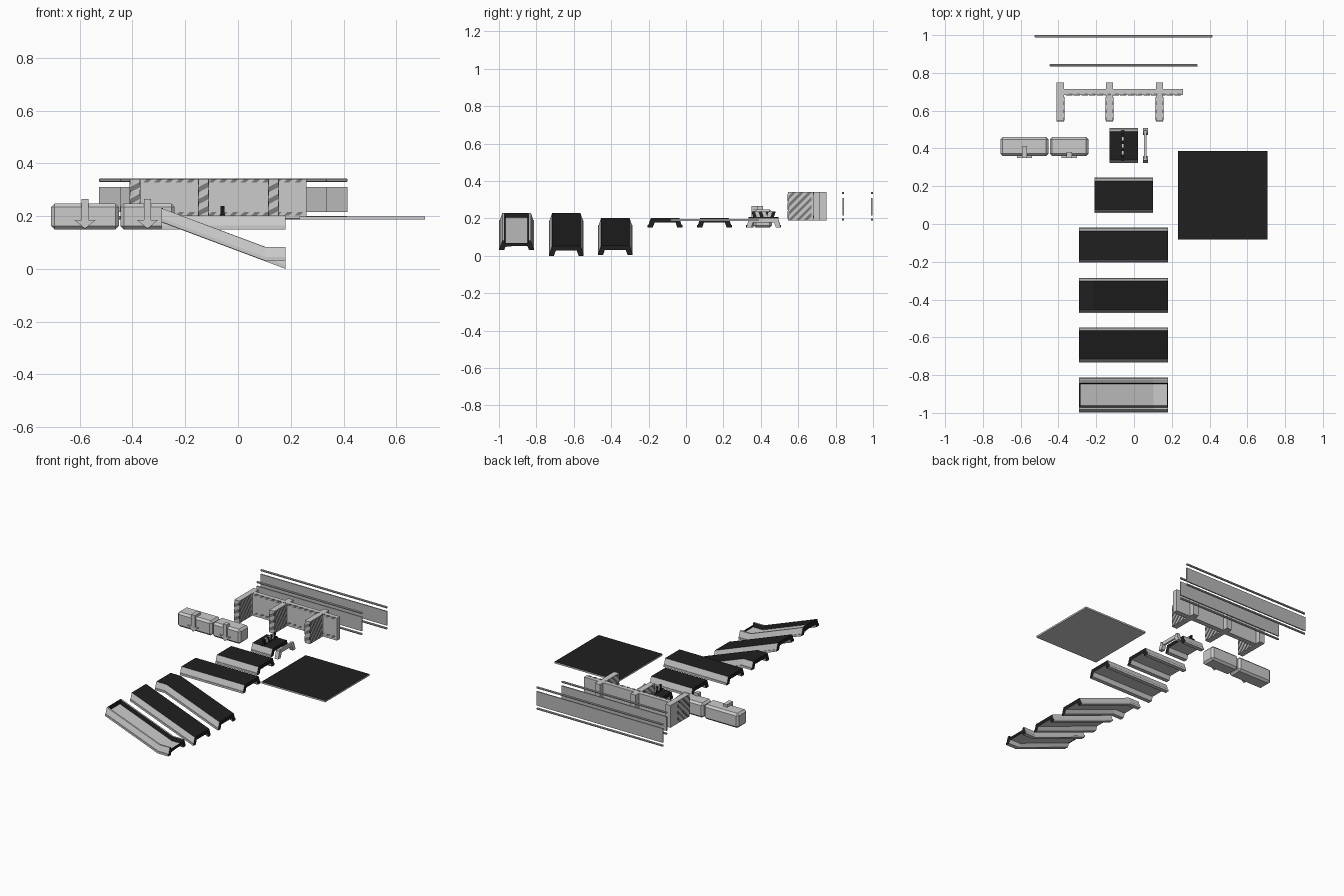
import bpy, bmesh

if "Cube" in bpy.data.objects:
    bpy.data.objects.remove(bpy.data.objects["Cube"])

def material(name, v):
    m = bpy.data.materials.new(name)
    m.diffuse_color = (v, v, v, 1)
    m.use_nodes = True
    m.node_tree.nodes["Principled BSDF"].inputs["Base Color"].default_value = m.diffuse_color
    return m

LIGHT = material("light grey", 0.6)
MID = material("panel grey", 0.48)
STRIPE = material("stripe grey", 0.2)
BLACK = material("belt black", 0.014)

def finish(bm, name, mats):
    bmesh.ops.recalc_face_normals(bm, faces=bm.faces[:])
    me = bpy.data.meshes.new(name)
    bm.to_mesh(me)
    bm.free()
    for m in mats:
        me.materials.append(m)
    ob = bpy.data.objects.new(name, me)
    bpy.context.collection.objects.link(ob)
    return ob

def prism(name, pts, axis, a, b, mat):
    """Extrude a 2D outline along x (pts are y,z) or y (pts are x,z)."""
    bm = bmesh.new()
    def at(p, d):
        return (d, p[0], p[1]) if axis == 'x' else (p[0], d, p[1])
    lo = [bm.verts.new(at(p, a)) for p in pts]
    hi = [bm.verts.new(at(p, b)) for p in pts]
    bm.faces.new(lo)
    bm.faces.new(hi)
    n = len(pts)
    for i in range(n):
        j = (i + 1) % n
        bm.faces.new((lo[i], lo[j], hi[j], hi[i]))
    return finish(bm, name, [mat])

def box(name, x, y, z, mat, bevel=0):
    pts = [(x[0], z[0]), (x[1], z[0]), (x[1], z[1]), (x[0], z[1])]
    ob = prism(name, pts, 'y', y[0], y[1], mat)
    if bevel:
        mod = ob.modifiers.new("chamfer", 'BEVEL')
        mod.width = bevel
        mod.segments = 1
    return ob

def sweep(name, path, y0, section, black, caps=1):
    """Sweep a closed cross-section along an x,z path; chosen sides are black."""
    bm = bmesh.new()
    rings = [[bm.verts.new((x, y0 + p[0], z + p[1])) for p in section] for x, z in path]
    faces = {}
    n = len(section)
    for r, s in zip(rings, rings[1:]):
        for i in range(n):
            j = (i + 1) % n
            f = bm.faces.new((r[i], r[j], s[j], s[i]))
            f.material_index = 1 if i in black else 0
    for r in (rings[0], rings[-1]):
        bm.faces.new(r).material_index = caps
    return finish(bm, name, [LIGHT, BLACK])

# Belt cross-section: black top, sloping sides, feet and hollow underside
half = [(.076, 0), (.089, -.038), (.093, -.038), (.093, -.052), (.066, -.052), (.056, -.024)]
SECTION = [(-y, z) for y, z in half[::-1]] + half
TOP = len(half) - 1
# Open tray: same frame with a recessed light floor
tray_half = [(.059, -.027), (.065, 0)] + half
TRAY = [(-y, z) for y, z in tray_half[::-1]] + tray_half
T = len(tray_half)

# Straight belts
sweep("short_belt", [(-.13, .202), (.02, .202)], .415, SECTION, {TOP})
sweep("medium_belt", [(-.21, .202), (.1, .202)], .152, SECTION, {TOP})
sweep("long_belt", [(-.29, .202), (.18, .202)], -.112, SECTION, {TOP})

# Sloping belts
sweep("upper_ramp_belt", [(-.29, .202), (-.215, .202), (.18, .055)], -.378, SECTION, {TOP})
sweep("straight_ramp_belt", [(-.29, .228), (.18, .052)], -.64, SECTION, {TOP})
sweep("lower_ramp_tray", [(-.29, .23), (.102, .083), (.18, .083)], -.906, TRAY,
      {T - 2, T})
# Closing plates at both ends of the tray
for name, x, z in (("tray_upper_end", -.29, .23), ("tray_lower_end", .174, .083)):
    prism(name, [(-.968, z - .03), (-.844, z - .03), (-.841, z - (.0 if x < 0 else .015)),
                 (-.971, z - (.0 if x < 0 else .015))], 'x', x, x + .006, BLACK)

# Striped gate standing across the short belt
n = 7
w = .13 / n
for i in range(n):
    y = .35 + i * w
    s = .012 if y + w / 2 > .415 else -.012
    prism("gate_stripe", [(y - s, .2), (y + w - s, .2), (y + w, .238), (y, .238)],
          'x', -.066, -.052, BLACK if i % 2 == 0 else LIGHT)
box("gate_base", (-.068, -.05), (.335, .495), (.2, .207), BLACK)

# End frame for a belt
box("end_frame_bar", (.054, .066), (.335, .495), (.178, .202), LIGHT)
for s in (-1, 1):
    prism("end_frame_foot", [(.415 + s * y, z) for y, z in
          ((.07, .202), (.076, .202), (.093, .15), (.066, .15), (.056, .178))],
          'x', .047, .073, LIGHT)

# Square floor plate, black on top
plate = box("floor_plate", (.233, .708), (-.083, .387), (.187, .198), LIGHT)
plate.data.materials.append(BLACK)
for p in plate.data.polygons:
    if p.normal.z > .5:
        p.material_index = 1

# Two chamfered boxes with down arrows folded over the top
for x0, x1, cx, back in ((-.708, -.452, -.58, .412), (-.446, -.24, -.343, .382)):
    box("chamfered_box", (x0, x1), (.36, .46), (.15, .248), LIGHT, .013)
    arrow = [(0, .152), (.04, .185), (.014, .185), (.014, .265),
             (-.014, .265), (-.014, .185), (-.04, .185)]
    prism("down_arrow", [(cx + a, z) for a, z in arrow], 'y', .35, .361, LIGHT)
    box("arrow_tail", (cx - .014, cx + .014), (.35, back), (.246, .265), LIGHT)

# Barrier wall with slanted stripes along its top and bottom edge
box("barrier_wall", (-.37, .26), (.682, .715), (.19, .34), LIGHT)
for i in range(15):
    x = -.36 + i * .041
    for z in (.327, .202):
        prism("wall_edge_stripe", [(x, z), (x + .02, z), (x + .034, z + .0135), (x + .014, z + .0135)],
              'y', .679, .683, STRIPE)
    prism("wall_top_stripe", [(x + .014, .3395), (x + .034, .3395), (x + .034, .3415), (x + .014, .3415)],
          'y', .679, .69, STRIPE)

# Barrier posts with diagonal stripes on both sides
def clip(p, lo, hi):
    """Clip a line y = z-slope band edge to the striped square."""
    return max(lo, min(hi, p))

Y0, Y1, Z0, Z1 = .547, .672, .192, .338
for cx in (-.39, -.13, .135):
    box("barrier_post", (cx - .019, cx + .019), (.545, .75), (.19, .34), LIGHT)
    for k in range(-3, 4):
        a, b = Y0 + k * .042, Y0 + k * .042 + .02
        # outline of the band y - (z - Z0) in [a, b], cut to the square
        pts = []
        for c, order in ((a, 1), (b, -1)):
            ys = (clip(c, Y0, Y1), clip(c + Z1 - Z0, Y0, Y1))
            seg = [(y, Z0 + y - c) for y in ys]
            pts += seg[::order]
        if min(b, Y1) <= Y0 - (Z1 - Z0) or any(z < Z0 - .001 or z > Z1 + .001 for _, z in pts):
            continue
        if abs(pts[0][0] - pts[1][0]) < .01 or abs(pts[2][0] - pts[3][0]) < .01:
            continue
        for s in (-1, 1):
            prism("post_stripe", pts, 'x', cx + s * .0185, cx + s * .021, STRIPE)
    # slanted marks on the front of the post
    for z in (.2, .245, .29):
        prism("post_front_stripe", [(cx - .019, z), (cx + .019, z + .02), (cx + .019, z + .04),
                                    (cx - .019, z + .02)], 'y', .543, .546, STRIPE)

# Two flat guard panels with separate upper and lower rails
for x0, x1, y in ((-.447, .337, .84), (-.527, .416, .994)):
    box("guard_panel", (x0, x1), (y - .004, y + .004), (.215, .31), MID)
    for z in (.188, .33):
        box("guard_rail", (x0, x1), (y - .006, y + .006), (z, z + .012), MID, .003)
